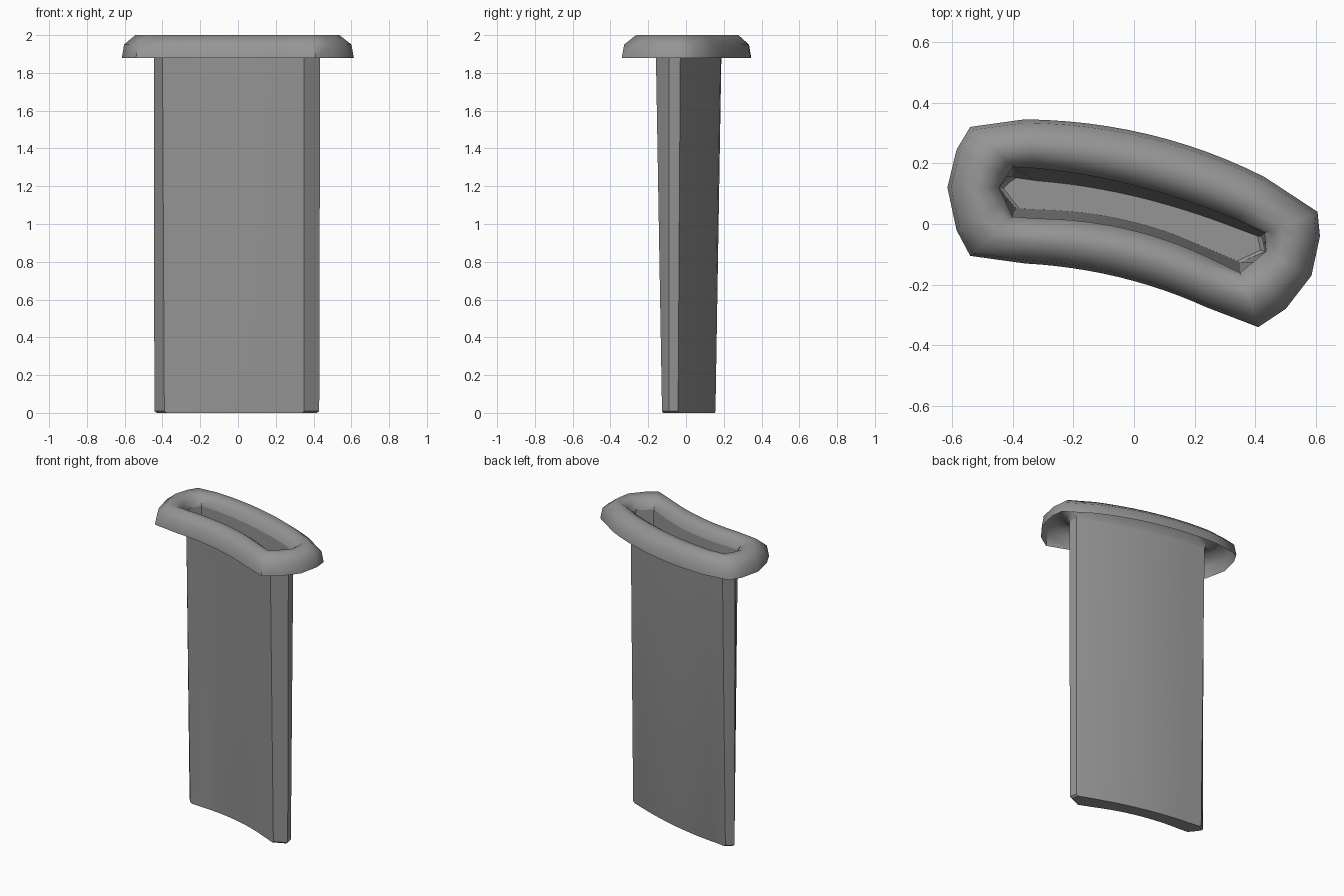
import bpy, bmesh
from mathutils import Vector

if "Cube" in bpy.data.objects:
    bpy.data.objects.remove(bpy.data.objects["Cube"])

N = 12  # segments along each long curved side

grey = bpy.data.materials.new("dark_grey")
grey.diffuse_color = (0.3, 0.3, 0.3, 1)
grey.use_nodes = True
grey.node_tree.nodes["Principled BSDF"].inputs["Base Color"].default_value = grey.diffuse_color


def arc(a, m, b):
    """Points of a parabola from a through m to b."""
    a, m, b = Vector(a), Vector(m), Vector(b)
    c = 2 * m - (a + b) / 2
    return [(1 - t) ** 2 * a + 2 * t * (1 - t) * c + t * t * b
            for t in (i / N for i in range(N + 1))]


def outline(back, right, front, left):
    return arc(*back) + [Vector(p) for p in right] + arc(*front) + [Vector(p) for p in left]


def blend(a, b, t):
    return [p.lerp(q, t) for p, q in zip(a, b)]


def loft(name, rings, sharp, cap=False):
    """Skin a list of (outline, z) rings, optionally closing the first one."""
    bm = bmesh.new()
    loops = [[bm.verts.new((p.x, p.y, z)) for p in pts] for pts, z in rings]
    n = len(loops[0])
    for lo, hi in zip(loops, loops[1:]):
        for i in range(n):
            j = (i + 1) % n
            bm.faces.new((lo[j], lo[i], hi[i], hi[j]))
    if cap:
        bm.faces.new(loops[0])
    bmesh.ops.recalc_face_normals(bm, faces=bm.faces)
    mesh = bpy.data.meshes.new(name)
    bm.to_mesh(mesh)
    bm.free()
    mesh.materials.append(grey)
    ob = bpy.data.objects.new(name, mesh)
    bpy.context.collection.objects.link(ob)
    bpy.ops.object.select_all(action='DESELECT')
    ob.select_set(True)
    bpy.context.view_layer.objects.active = ob
    bpy.ops.object.shade_smooth_by_angle(angle=sharp)
    return ob


# Rim of the collar: curved sides with faceted ends
rim = outline(
    [(-0.36, 0.345), (0.05, 0.295), (0.43, 0.155)],
    [(0.605, 0.04), (0.613, -0.04), (0.585, -0.17), (0.5, -0.28), (0.41, -0.34)],
    [(0.24, -0.275), (-0.05, -0.175), (-0.36, -0.13)],
    [(-0.54, -0.105), (-0.585, -0.02), (-0.615, 0.12), (-0.585, 0.245), (-0.54, 0.32)])

# Mouth: same point count, with six main corners
mouth = outline(
    [(-0.33, 0.184), (0.0, 0.128), (0.34, 0.014)],
    [(0.43, -0.03), (0.433, -0.06), (0.435, -0.09), (0.393, -0.125), (0.35, -0.16)],
    [(0.24, -0.108), (-0.03, -0.015), (-0.32, 0.018)],
    [(-0.40, 0.024), (-0.422, 0.07), (-0.445, 0.12), (-0.422, 0.155), (-0.40, 0.188)])

# Foot of the body, slightly thinner than the mouth
foot = outline(
    [(-0.33, 0.146), (0.0, 0.094), (0.34, -0.012)],
    [(0.42, -0.042), (0.425, -0.066), (0.43, -0.09), (0.39, -0.108), (0.35, -0.127)],
    [(0.24, -0.08), (-0.03, 0.012), (-0.32, 0.048)],
    [(-0.39, 0.052), (-0.418, 0.086), (-0.443, 0.12), (-0.425, 0.14), (-0.40, 0.156)])
middle = Vector((0, 0.03))
sole = [p.lerp(middle, 0.03) for p in foot]

# Hollow body, closed at the bottom
loft("sheath_body", [(sole, 0.0), (foot, 0.01), (mouth, 1.93)], 0.52, cap=True)

# Softly rolled collar, open underneath
loft("sheath_collar", [(rim, 1.88), (blend(rim, mouth, 0.07), 1.95),
                       (blend(rim, mouth, 0.42), 2.0), (blend(rim, mouth, 0.7), 1.995),
                       (blend(rim, mouth, 0.9), 1.97), (mouth, 1.93)], 0.9)
